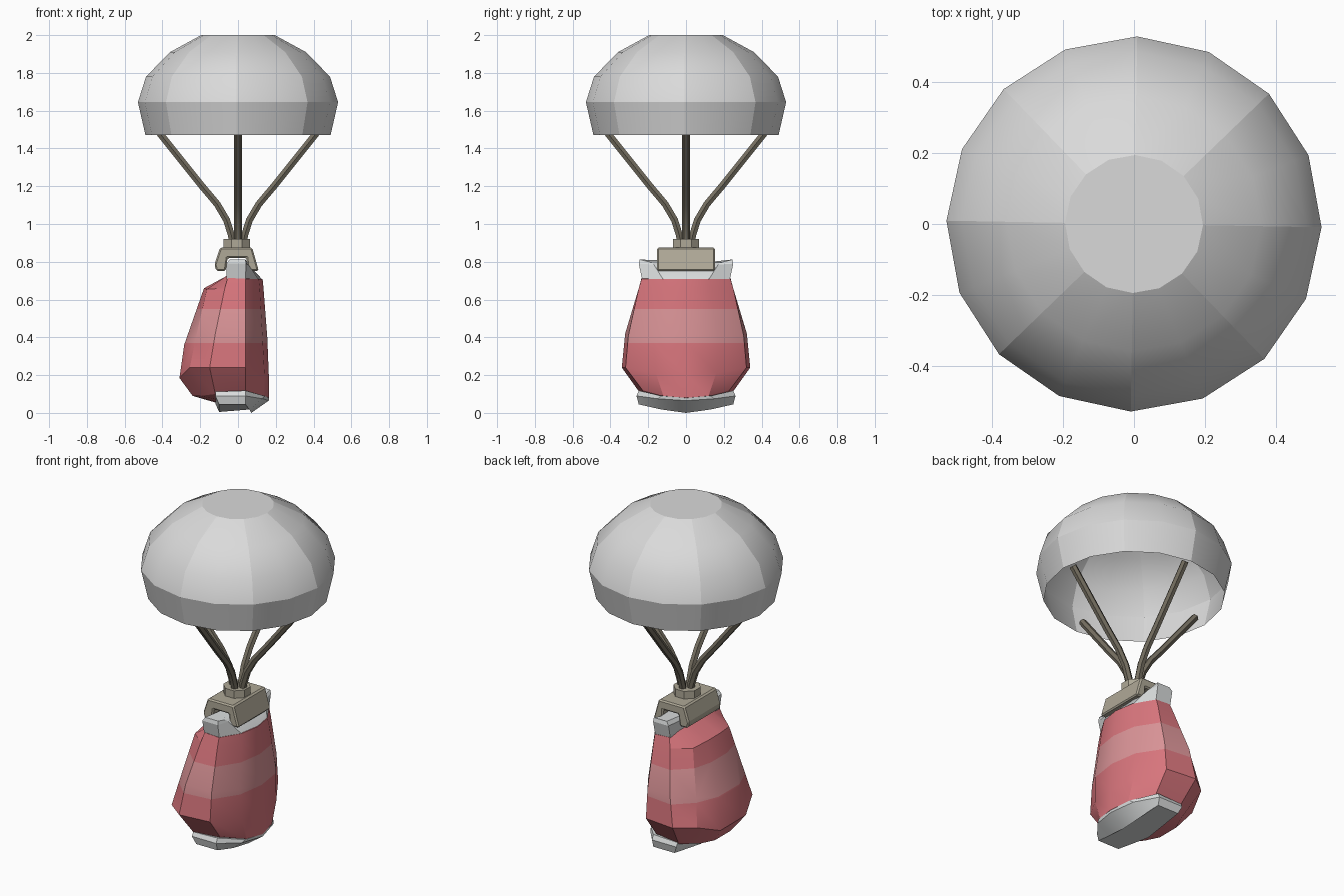
import bpy, bmesh, math
from mathutils import Vector

if "Cube" in bpy.data.objects:
    bpy.data.objects.remove(bpy.data.objects["Cube"])


def material(name, rgb):
    m = bpy.data.materials.new(name)
    m.diffuse_color = (*rgb, 1)
    m.use_nodes = True
    m.node_tree.nodes["Principled BSDF"].inputs["Base Color"].default_value = m.diffuse_color
    return m


CANOPY = material("canopy grey", (0.70, 0.70, 0.70))
CLOTH = material("pale grey cloth", (0.70, 0.72, 0.72))
RED = material("bag red", (0.69, 0.18, 0.205))
STRIPE = material("stripe pink", (0.70, 0.295, 0.31))
TAN = material("bracket tan", (0.43, 0.395, 0.31))
CORD = material("cord olive", (0.18, 0.16, 0.12))


def finish(bm, name, mats, recalc=True):
    if recalc:
        bmesh.ops.recalc_face_normals(bm, faces=bm.faces)
    me = bpy.data.meshes.new(name)
    bm.to_mesh(me)
    bm.free()
    for m in mats:
        me.materials.append(m)
    ob = bpy.data.objects.new(name, me)
    bpy.context.collection.objects.link(ob)
    return ob


def smooth(ob, degrees):
    bpy.ops.object.select_all(action='DESELECT')
    ob.select_set(True)
    bpy.context.view_layer.objects.active = ob
    bpy.ops.object.shade_smooth_by_angle(angle=math.radians(degrees))


def skin(bm, rings, caps=True):
    """Bridge closed rings of points, optionally capping both ends."""
    vs = [[bm.verts.new(p) for p in r] for r in rings]
    n = len(vs[0])
    for a, b in zip(vs, vs[1:]):
        for i in range(n):
            j = (i + 1) % n
            bm.faces.new((a[i], a[j], b[j], b[i]))
    if caps:
        bm.faces.new(vs[0])
        bm.faces.new(vs[-1])
    return vs


def mirrored(half):
    """Complete a ring given on its +y half."""
    return half + [(x, -y, z) for x, y, z in reversed(half) if y > 0]


# Canopy: open 16-sided dome with eight seams
bm = bmesh.new()
profile = [(0.49, 1.47), (0.53, 1.645), (0.487, 1.78), (0.36, 1.91), (0.195, 2.0)]
rings = [[(r * math.cos(a), r * math.sin(a), z)
          for a in [math.radians(22.5 * i - 1) for i in range(16)]] for r, z in profile]
vs = skin(bm, rings, caps=False)
bm.faces.new(vs[-1])
for f in bm.faces:
    f.smooth = True
for a, b in zip(vs, vs[1:]):
    for i in range(0, 16, 2):
        bm.edges.get((a[i], b[i])).smooth = False
for i in range(16):
    for k in (1, 4):
        bm.edges.get((vs[k][i], vs[k][(i + 1) % 16])).smooth = False
finish(bm, "canopy", [CANOPY], recalc=False)

# Four suspension cords
path = [(0.025, 0.88), (0.035, 0.94), (0.06, 1.02), (0.11, 1.105), (0.19, 1.20),
        (0.29, 1.325), (0.43, 1.50)]
for k, label in enumerate(("right", "back", "left", "front")):
    a = k * math.pi / 2
    out, side = Vector((math.cos(a), math.sin(a), 0)), Vector((-math.sin(a), math.cos(a), 0))
    rings = []
    for i, (r, z) in enumerate(path):
        p, q = path[max(i - 1, 0)], path[min(i + 1, len(path) - 1)]
        t = (out * (q[0] - p[0]) + Vector((0, 0, q[1] - p[1]))).normalized()
        nrm = side.cross(t)
        c = out * r + Vector((0, 0, z))
        rings.append([c + (side * math.cos(u) + nrm * math.sin(u)) * 0.021
                      for u in [math.tau * j / 6 for j in range(6)]])
    bm = bmesh.new()
    skin(bm, rings)
    smooth(finish(bm, "cord_" + label, [CORD]), 40)

# Knob where the cords meet
bm = bmesh.new()
skin(bm, [[(-0.007 + 0.075 * math.cos(u), 0.075 * math.sin(u), z)
           for u in [math.tau * (j + 0.5) / 8 for j in range(8)]] for z in (0.85, 0.92)])
finish(bm, "cord_knob", [TAN])

# Clamp bracket: channel profile swept along y
bm = bmesh.new()
clamp = [(-0.125, 0.785), (-0.095, 0.875), (0.075, 0.875), (0.11, 0.752), (0.05, 0.752),
         (0.045, 0.82), (-0.055, 0.82), (-0.065, 0.752), (-0.115, 0.752)]
skin(bm, [[(x, y, z) for x, z in clamp] for y in (-0.153, 0.153)])
ob = finish(bm, "clamp_bracket", [TAN])
bev = ob.modifiers.new("bevel", 'BEVEL')
bev.width = 0.008
bev.segments = 1

# Bag body: half rings from back centre round to front, mirrored in y
body = [
    [(.13, 0, .71), (.11, .12, .71), (.04, .235, .71), (-.055, .235, .715), (-.06, .15, .725), (-.06, .05, .725)],
    [(.135, 0, .66), (.115, .13, .66), (.04, .25, .66), (-.07, .25, .66), (-.165, .17, .655), (-.18, .06, .66)],
    [(.155, 0, .40), (.13, .17, .40), (.04, .305, .41), (-.12, .322, .42), (-.225, .225, .39), (-.285, .10, .36)],
    [(.163, 0, .20), (.14, .16, .21), (.04, .32, .24), (-.15, .34, .24), (-.255, .26, .24), (-.31, .12, .185)],
    [(.165, 0, .08), (.14, .12, .09), (.04, .23, .12), (-.12, .24, .10), (-.2, .15, .09), (-.24, .07, .09)],
    [(.10, 0, .05), (.09, .1, .06), (.04, .2, .08), (-.11, .2, .07), (-.12, .12, .06), (-.12, .05, .055)],
]
bm = bmesh.new()
skin(bm, [mirrored(r) for r in body])
# Cut in the horizontal stripe and colour it by height
for z in (0.37, 0.55):
    bmesh.ops.bisect_plane(bm, geom=bm.verts[:] + bm.edges[:] + bm.faces[:],
                           plane_co=(0, 0, z), plane_no=(0, 0, 1))
for f in bm.faces:
    zs = [v.co.z for v in f.verts]
    f.material_index = int(min(zs) > 0.369 and max(zs) < 0.551)
smooth(finish(bm, "bag_body", [RED, STRIPE]), 25)

# Pale bag ends: gathered top flap and bottom flap
flaps = {
    "top_flap": [
        [(.13, 0, .705), (.11, .12, .705), (.04, .232, .705), (-.06, .232, .71), (-.06, 0, .71)],
        [(.06, 0, .775), (.055, .17, .785), (.042, .25, .79), (-.06, .25, .79), (-.06, 0, .77)],
        [(.04, 0, .785), (.04, .18, .795), (.04, .245, .812), (-.045, .245, .812), (-.045, 0, .785)]],
    "bottom_flap": [
        [(.163, 0, .08), (.14, .13, .09), (.04, .25, .118), (-.12, .25, .112), (-.12, 0, .075)],
        [(.163, 0, .065), (.13, .15, .075), (.04, .262, .09), (-.12, .262, .09), (-.12, 0, .05)],
        [(.07, 0, .0), (.06, .13, .018), (.04, .25, .045), (-.1, .25, .045), (-.1, 0, .005)]],
}
for name, rings in flaps.items():
    bm = bmesh.new()
    skin(bm, [mirrored(r) for r in rings])
    smooth(finish(bm, name, [CLOTH]), 25)
